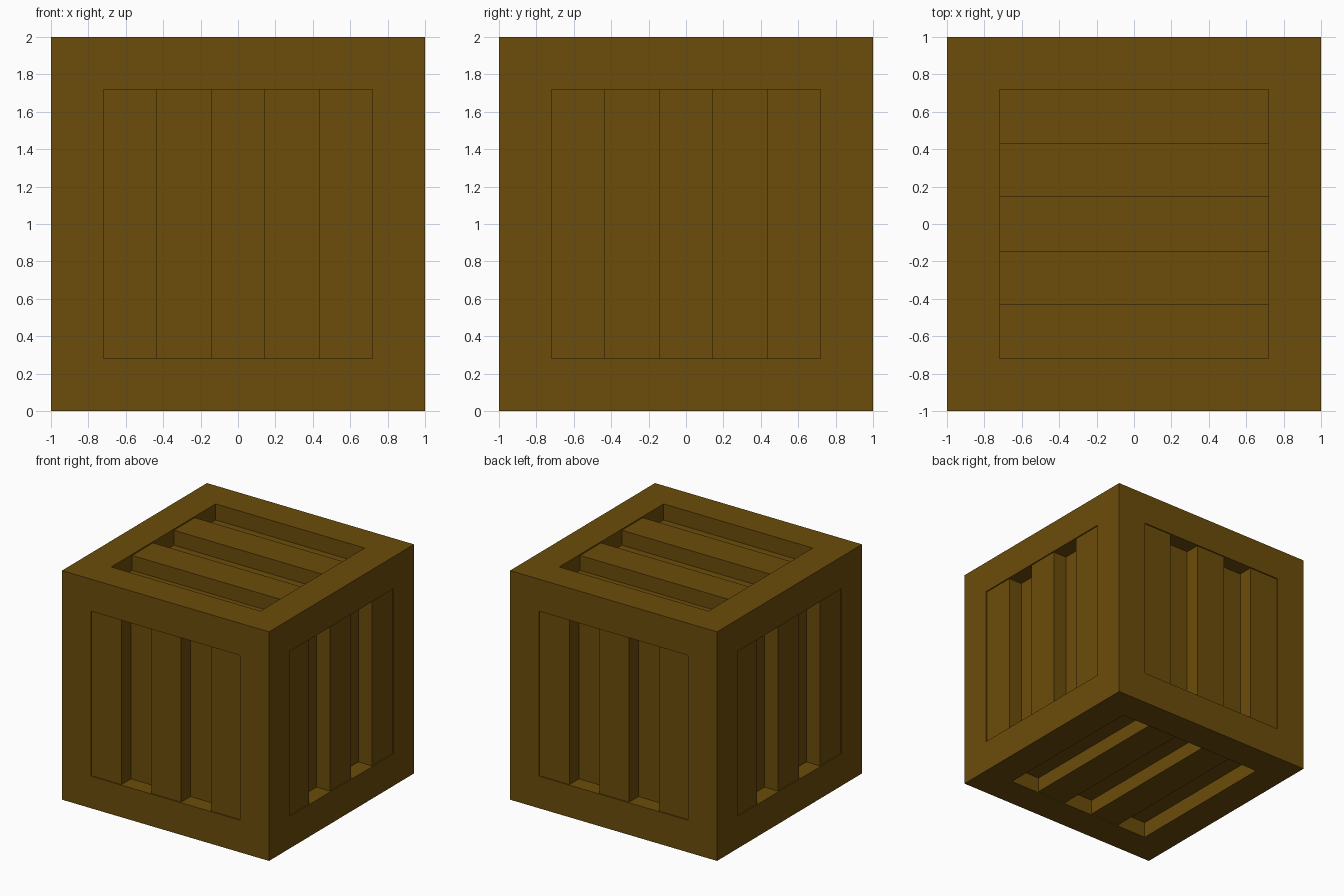
import bpy, bmesh

if "Cube" in bpy.data.objects:
    bpy.data.objects.remove(bpy.data.objects["Cube"])

OPEN = 1.44            # width of the recessed panel on each face
W = OPEN / 5           # slat and gap width
DEPTH = 0.14           # depth of the recess
LIP = 0.01             # slats sit just below the frame

wood = bpy.data.materials.new("dark_wood")
wood.diffuse_color = (0.15, 0.073, 0.003, 1)
wood.use_nodes = True
wood.node_tree.nodes["Principled BSDF"].inputs["Base Color"].default_value = wood.diffuse_color


def finish(name, bm):
    mesh = bpy.data.meshes.new(name)
    bmesh.ops.recalc_face_normals(bm, faces=bm.faces[:])
    bm.to_mesh(mesh)
    bm.free()
    mesh.materials.append(wood)
    obj = bpy.data.objects.new(name, mesh)
    bpy.context.collection.objects.link(obj)
    return obj


def box(name, center, size):
    bm = bmesh.new()
    bmesh.ops.create_cube(bm, size=1)
    for v in bm.verts:
        v.co = [c + p * s for c, p, s in zip(center, v.co, size)]
    return finish(name, bm)


# Crate body: cube with a recessed panel on every face
bm = bmesh.new()
bmesh.ops.create_cube(bm, size=2)
panels = bm.faces[:]
bmesh.ops.inset_individual(bm, faces=panels, thickness=(2 - OPEN) / 2,
                           use_even_offset=True)
for face in panels:
    # push the panel in, leaving side walls
    normal = face.normal.copy()
    new = bmesh.ops.extrude_face_region(bm, geom=[face])["geom"]
    verts = [g for g in new if isinstance(g, bmesh.types.BMVert)]
    bmesh.ops.translate(bm, verts=verts, vec=-normal * DEPTH)
    if face.is_valid:
        bm.faces.remove(face)
bmesh.ops.translate(bm, verts=bm.verts[:], vec=(0, 0, 1))
finish("crate_frame", bm)

# Slats: (face name, normal axis, direction, spread axis, positions in slat widths)
faces = [
    ("front", 1, -1, 0, (-2, 0, 2)),
    ("back", 1, 1, 0, (-2, 0, 2)),
    ("left", 0, -1, 1, (-2, 0, 2)),
    ("right", 0, 1, 1, (-2, 0, 2)),
    ("top", 2, 1, 1, (-1, 1)),
    ("bottom", 2, -1, 0, (-1, 1)),
]
thick = DEPTH - LIP
for face, n, sign, spread, places in faces:
    for i, k in enumerate(places, 1):
        center, size = [0, 0, 1], [OPEN] * 3
        center[n] += sign * (1 - DEPTH + thick / 2)
        center[spread] += k * W
        size[n], size[spread] = thick, W
        box(f"{face}_slat_{i}", center, size)
